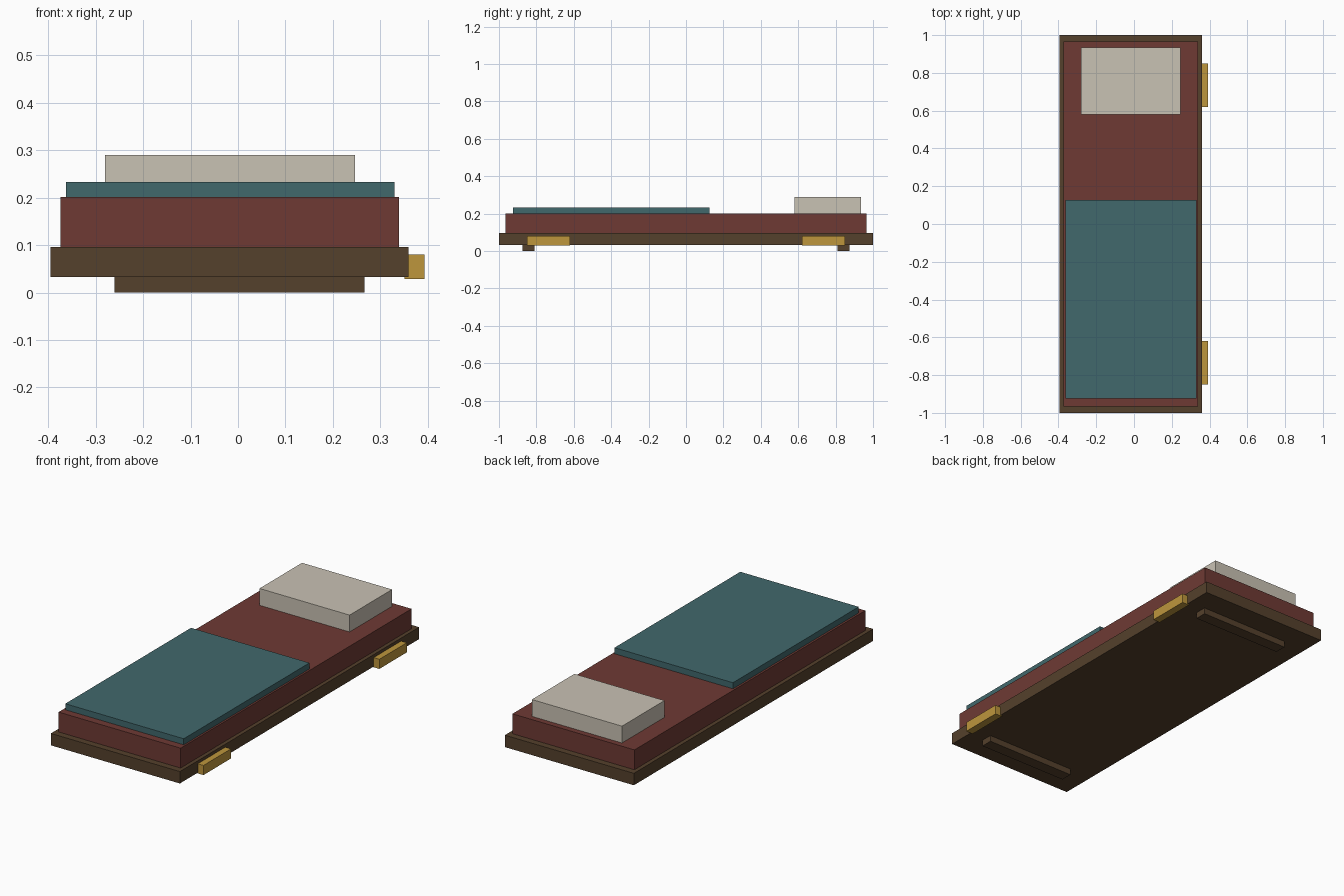
import bpy
import bmesh

cube = bpy.data.objects.get("Cube")
if cube:
    bpy.data.objects.remove(cube, do_unlink=True)


def material(name, rgb):
    mat = bpy.data.materials.new(name)
    mat.use_nodes = True
    colour = (*rgb, 1.0)
    mat.diffuse_color = colour
    mat.node_tree.nodes["Principled BSDF"].inputs["Base Color"].default_value = colour
    return mat


def box(name, x, y, z, mat):
    """Box spanning the given (low, high) range on each axis."""
    spans = (x, y, z)
    bm = bmesh.new()
    bmesh.ops.create_cube(bm, size=1.0)
    for v in bm.verts:
        v.co = [(s[1] - s[0]) * c / 1.0 for s, c in zip(spans, v.co)]
    mesh = bpy.data.meshes.new(name)
    bm.to_mesh(mesh)
    bm.free()
    mesh.materials.append(mat)
    obj = bpy.data.objects.new(name, mesh)
    obj.location = [(s[0] + s[1]) / 2 for s in spans]
    bpy.context.collection.objects.link(obj)
    return obj


wood = material("dark_wood", (0.09, 0.052, 0.025))
maroon = material("maroon_cloth", (0.156, 0.042, 0.034))
teal = material("teal_cloth", (0.053, 0.138, 0.15))
cream = material("cream_cloth", (0.584, 0.539, 0.456))
brass = material("brass", (0.515, 0.305, 0.046))

# Bed board, mattress and bedding
box("bed_board", (-0.395, 0.36), (-1.0, 1.0), (0.033, 0.096), wood)
box("mattress", (-0.374, 0.34), (-0.965, 0.965), (0.096, 0.201), maroon)
box("blanket", (-0.363, 0.33), (-0.925, 0.126), (0.201, 0.233), teal)
box("pillow", (-0.28, 0.247), (0.58, 0.935), (0.201, 0.29), cream)

# Floor skids and side hinges at both ends
for end, sign in (("front", -1), ("back", 1)):
    skid_y = sorted((sign * 0.81, sign * 0.873))
    hinge_y = sorted((sign * 0.62, sign * 0.85))
    box(end + "_skid", (-0.26, 0.267), skid_y, (0.0, 0.034), wood)
    box(end + "_hinge", (0.351, 0.393), hinge_y, (0.029, 0.08), brass)
